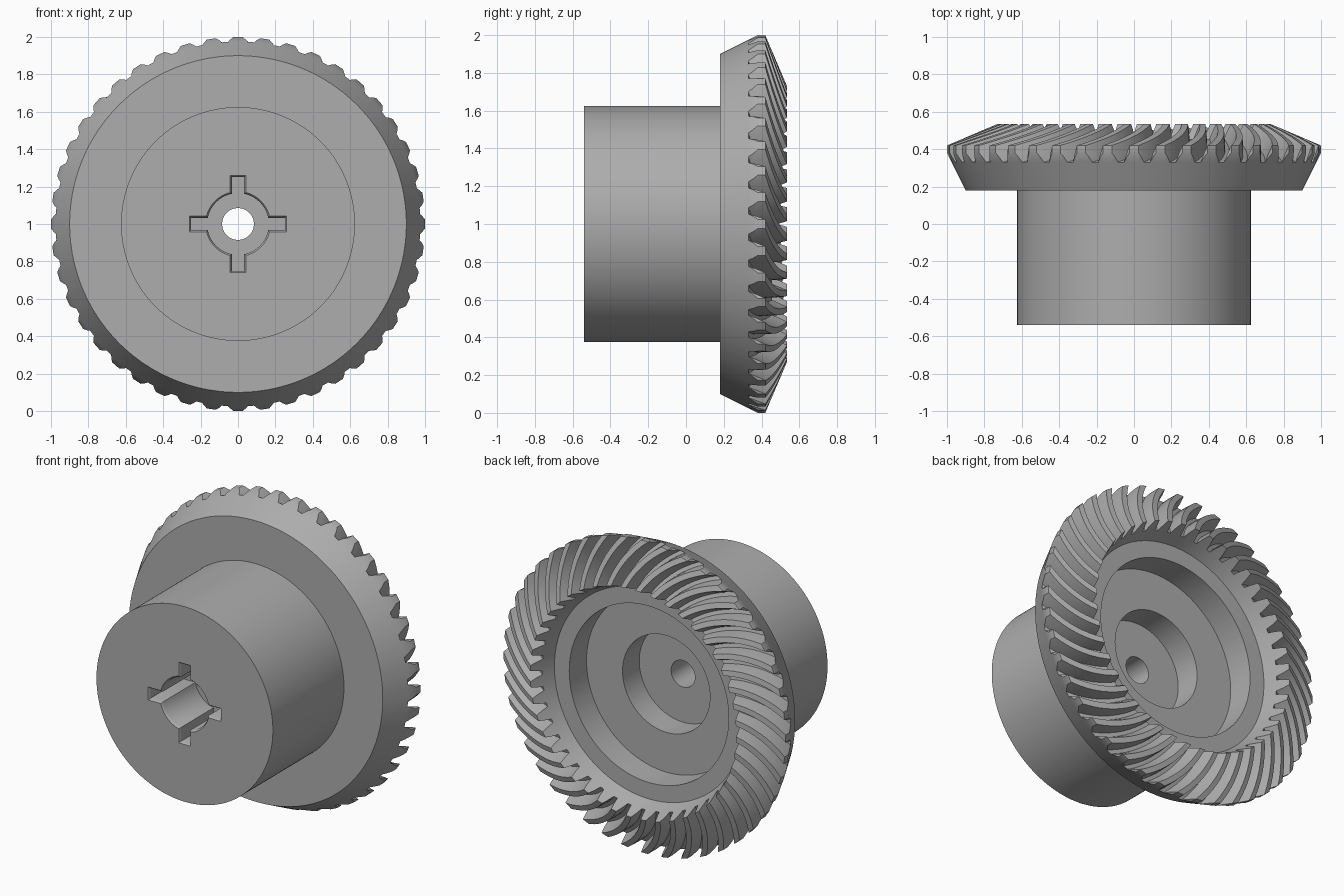
import bpy, bmesh, math

if "Cube" in bpy.data.objects:
    bpy.data.objects.remove(bpy.data.objects["Cube"], do_unlink=True)

TEETH = 44
# one tooth: (fraction of pitch, height from root to tip)
TOOTH = [(0, 0), (0.12, 0), (0.24, 0), (0.33, 0.5), (0.45, 1), (0.79, 1), (0.91, 0.5)]
SPIRAL_STEPS = 8

steel = bpy.data.materials.new("grey_steel")
steel.use_nodes = True
steel.diffuse_color = (0.42, 0.42, 0.42, 1)
steel.node_tree.nodes["Principled BSDF"].inputs["Base Color"].default_value = (0.42, 0.42, 0.42, 1)


def lerp(a, b, t):
    return tuple(p + (q - p) * t for p, q in zip(a, b))


def plain(r, y, twist=0):
    """A round ring at radius r and depth y."""
    return lambda h: (r, y, twist)


def toothed(root, tip, twist):
    """A ring that rises from root to tip along each tooth."""
    return lambda h: (*lerp(root, tip, h), twist)


def spiral(t):
    return 0.31 * t - 0.07 * t * t


def make_object(name, bm):
    bmesh.ops.remove_doubles(bm, verts=bm.verts, dist=0.0002)
    bmesh.ops.recalc_face_normals(bm, faces=bm.faces)
    mesh = bpy.data.meshes.new(name)
    bm.to_mesh(mesh)
    bm.free()
    mesh.materials.append(steel)
    ob = bpy.data.objects.new(name, mesh)
    bpy.context.collection.objects.link(ob)
    return ob


def bridge(bm, a, b):
    for i in range(len(a)):
        j = (i + 1) % len(a)
        bm.faces.new((a[i], a[j], b[j], b[i]))


# hub, flange, spiral teeth, stepped back recess and bore as one turned body
root_out, tip_out = (0.975, 0.33), (1.0, 0.42)
root_in, tip_in = (0.70, 0.455), (0.73, 0.535)
end = spiral(1)

rings = [plain(0.085, -0.54), plain(0.625, -0.54), plain(0.625, 0.18),
         plain(0.90, 0.18), plain(*root_out), toothed(root_out, (1.0, 0.38), 0)]
for k in range(SPIRAL_STEPS + 1):
    t = k / SPIRAL_STEPS
    rings.append(toothed(lerp(root_out, root_in, t), lerp(tip_out, tip_in, t), spiral(t)))
rings += [plain(*p, end) for p in (root_in, (0.67, 0.375), (0.565, 0.375), (0.565, 0.20),
                                   (0.31, 0.20), (0.31, 0.03), (0.085, 0.03))]

bm = bmesh.new()
loops = []
for ring in rings:
    loop = []
    for n in range(TEETH):
        for f, h in TOOTH:
            r, y, twist = ring(h)
            a = (n + f - 0.62) * math.tau / TEETH + twist
            loop.append(bm.verts.new((r * math.sin(a), y, 1 + r * math.cos(a))))
    loops.append(loop)
for a, b in zip(loops, loops[1:]):
    bridge(bm, a, b)
# bore wall: both ends share the same angles once the twist is undone
bore = []
for src, y in ((loops[0], -0.54), (loops[-1], 0.03)):
    bore.append(src)
for v, w in zip(*bore):
    v.co.x, v.co.z = w.co.x, w.co.z
bridge(bm, loops[-1], loops[0])
gear = make_object("bevel_gear", bm)


# cross-slotted drive socket in the hub's front, with a softened rim
def cross_outline(grow):
    rad, half, reach = 0.165 + grow, 0.033 + grow, 0.25 + grow
    start = math.asin(half / rad)
    points = []
    for k in range(4):
        q = k * math.pi / 2
        corner = [(reach, -half), (reach, half)]
        for i in range(13):
            a = start + (math.pi / 2 - 2 * start) * i / 12
            corner.append((rad * math.cos(a), rad * math.sin(a)))
        points += [(x * math.cos(q) - z * math.sin(q), x * math.sin(q) + z * math.cos(q))
                   for x, z in corner]
    return points


bm = bmesh.new()
sections = []
for y, grow in ((-0.20, 0), (-0.525, 0), (-0.535, 0.004), (-0.55, 0.018)):
    sections.append([bm.verts.new((x, y, 1 + z)) for x, z in cross_outline(grow)])
for a, b in zip(sections, sections[1:]):
    bridge(bm, a, b)
bm.faces.new(sections[0])
bm.faces.new(sections[-1])
cutter = make_object("socket_cutter", bm)
cutter.hide_render = True

cut = gear.modifiers.new("socket", 'BOOLEAN')
cut.operation = 'DIFFERENCE'
cut.solver = 'EXACT'
cut.object = cutter
bpy.context.view_layer.objects.active = gear
gear.select_set(True)
cutter.select_set(False)
bpy.ops.object.modifier_apply(modifier=cut.name)
bpy.data.objects.remove(cutter, do_unlink=True)

bpy.ops.object.shade_smooth_by_angle(angle=math.radians(28))
